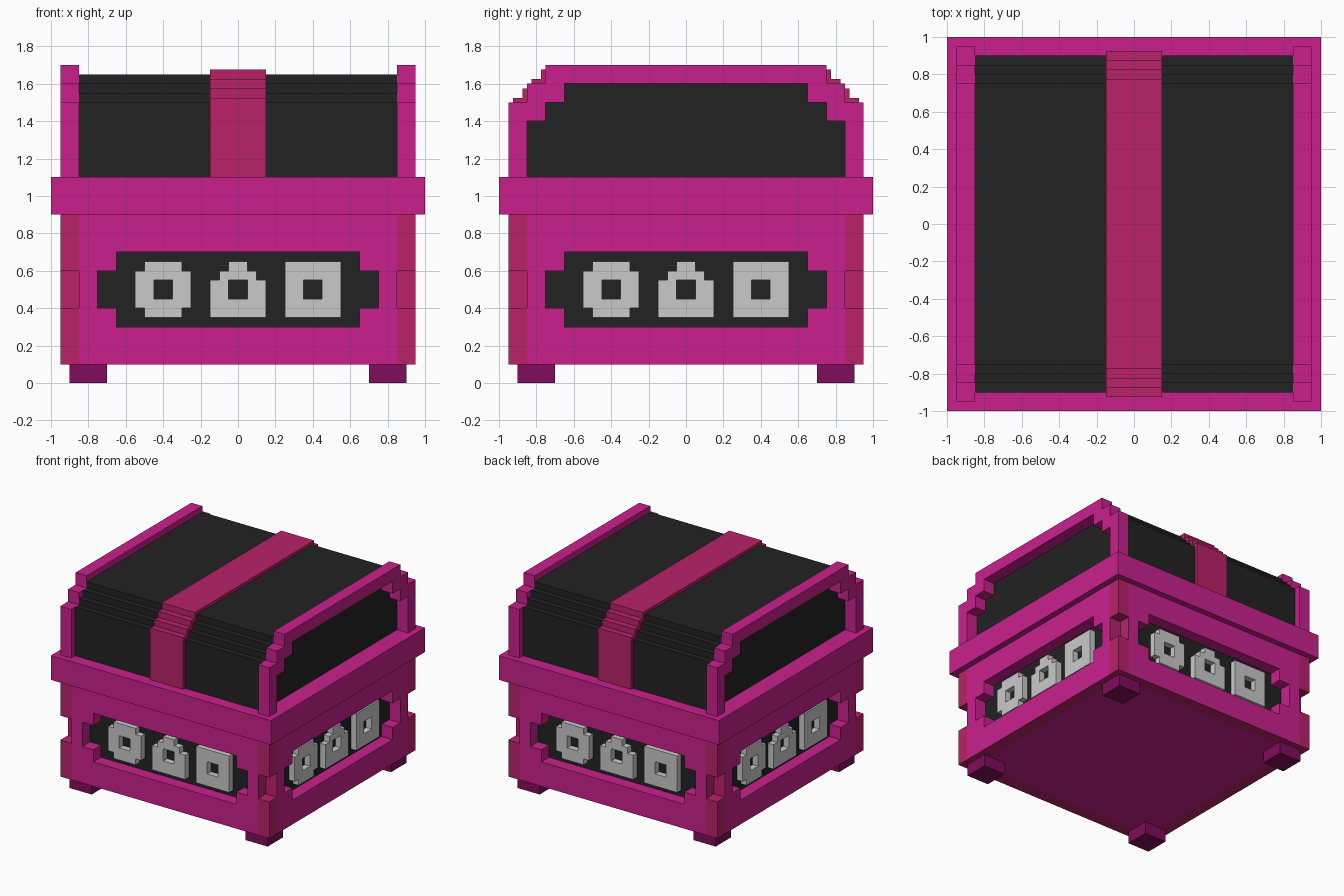
import bpy
import bmesh
from math import pi
from mathutils import Matrix, Vector

if "Cube" in bpy.data.objects:
    bpy.data.objects.remove(bpy.data.objects["Cube"])


def material(name, rgb):
    colour = [(c / 255 / 12.92) if c < 11 else ((c / 255 + 0.055) / 1.055) ** 2.4 for c in rgb]
    mat = bpy.data.materials.new(name)
    mat.use_nodes = True
    mat.diffuse_color = (*colour, 1)
    mat.node_tree.nodes["Principled BSDF"].inputs["Base Color"].default_value = (*colour, 1)
    return mat


MAGENTA = material("magenta", (202, 32, 141))
CRIMSON = material("crimson", (186, 34, 105))
PLUM = material("plum", (128, 12, 92))
BLACK = material("charcoal", (34, 34, 34))
GREY = material("light grey", (202, 202, 202))


def finish(bm, name, *mats):
    bmesh.ops.recalc_face_normals(bm, faces=bm.faces)
    mesh = bpy.data.meshes.new(name)
    bm.to_mesh(mesh)
    bm.free()
    for mat in mats:
        mesh.materials.append(mat)
    obj = bpy.data.objects.new(name, mesh)
    bpy.context.collection.objects.link(obj)
    return obj


def box(name, low, high, mat):
    low, high = Vector(low), Vector(high)
    bm = bmesh.new()
    bmesh.ops.create_cube(bm, size=1)
    bmesh.ops.scale(bm, vec=high - low, verts=bm.verts)
    bmesh.ops.translate(bm, vec=(low + high) / 2, verts=bm.verts)
    return finish(bm, name, mat)


def stepped(base, steps, centre=0):
    """Symmetric staircase outline: half-widths paired with the height each reaches."""
    half, z = [], base
    for width, top in steps:
        half += [(width, z), (width, top)]
        z = top
    return [(centre + w, h) for w, h in half] + [(centre - w, h) for w, h in reversed(half)]


def plate(name, loops, front, back, turn, *mats, ends=None):
    """Fill outlines (with holes) in XZ, extrude along Y, then turn about Z."""
    bm = bmesh.new()
    for loop in loops:
        verts = [bm.verts.new((x, front, z)) for x, z in loop]
        for a, b in zip(verts, verts[1:] + verts[:1]):
            bm.edges.new((a, b))
    bmesh.ops.triangle_fill(bm, use_beauty=True, edges=bm.edges[:])
    new = bmesh.ops.extrude_face_region(bm, geom=bm.faces[:])["geom"]
    moved = [g for g in new if isinstance(g, bmesh.types.BMVert)]
    bmesh.ops.translate(bm, vec=(0, back - front, 0), verts=moved)
    # Outer end faces take the second colour
    if ends:
        for face in bm.faces:
            if all(abs(abs(v.co.x) - ends) < 0.001 for v in face.verts):
                face.material_index = 1
    bmesh.ops.rotate(bm, verts=bm.verts, matrix=Matrix.Rotation(turn, 3, 'Z'))
    return finish(bm, name, *mats)


# Chest core, floor and rim
box("chest_core", (-0.85, -0.85, 0.12), (0.85, 0.85, 0.9), BLACK)
box("chest_floor", (-0.85, -0.85, 0.1), (0.85, 0.85, 0.12), MAGENTA)
box("rim", (-1, -1, 0.9), (1, 1, 1.1), MAGENTA)

# Four walls with stepped windows and three geometric ornaments each
wall = stepped(0.1, [(0.85, 0.9)])
window = stepped(0.3, [(0.65, 0.4), (0.75, 0.6), (0.65, 0.7)])
ornaments = {
    "round": (-0.4, [(0.1, 0.4), (0.15, 0.6), (0.1, 0.65)]),
    "peaked": (0, [(0.15, 0.55), (0.1, 0.6), (0.05, 0.65)]),
    "square": (0.4, [(0.15, 0.65)]),
}
for i, side in enumerate(("front", "left", "back", "right")):
    turn = i * pi / 2
    plate(side + "_wall", [wall, window], -0.95, -0.85, turn, MAGENTA, CRIMSON, ends=0.85)
    for shape, (centre, steps) in ornaments.items():
        hole = stepped(0.45, [(0.05, 0.55)], centre)
        plate(f"{side}_{shape}_ornament", [stepped(0.35, steps, centre), hole],
              -0.9, -0.85, turn, GREY)

# Corner posts, split by a notch, and feet
for sx, xname in ((1, "left"), (-1, "right")):
    for sy, yname in ((-1, "front"), (1, "back")):
        corner = f"{yname}_{xname}"
        for part, z0, z1 in (("lower", 0.1, 0.4), ("upper", 0.6, 0.9)):
            xs, ys = sorted((sx * 0.85, sx * 0.95)), sorted((sy * 0.85, sy * 0.95))
            box(f"{corner}_{part}_post", (xs[0], ys[0], z0), (xs[1], ys[1], z1), CRIMSON)
        xs, ys = sorted((sx * 0.7, sx * 0.9)), sorted((sy * 0.7, sy * 0.9))
        box(corner + "_foot", (xs[0], ys[0], 0), (xs[1], ys[1], 0.1), PLUM)

# Stepped lid and the strap over it
lid = stepped(1.1, [(0.9 - 0.05 * k, 1.5 + 0.05 * k) for k in range(4)])
strap = stepped(1.1, [(0.925 - 0.05 * k, 1.525 + 0.05 * k) for k in range(4)])
plate("lid", [lid], -0.85, 0.85, pi / 2, BLACK)
plate("lid_strap", [strap], -0.15, 0.15, pi / 2, CRIMSON)

# Arched end frames of the lid
outer = stepped(1.1, [(0.95, 1.5), (0.85, 1.6), (0.75, 1.7)])
inner = stepped(1.1, [(0.85, 1.4), (0.75, 1.5), (0.65, 1.6)])
for side, turn in (("left", pi / 2), ("right", -pi / 2)):
    plate(side + "_lid_frame", [outer + inner[::-1]], -0.95, -0.85, turn, MAGENTA)
